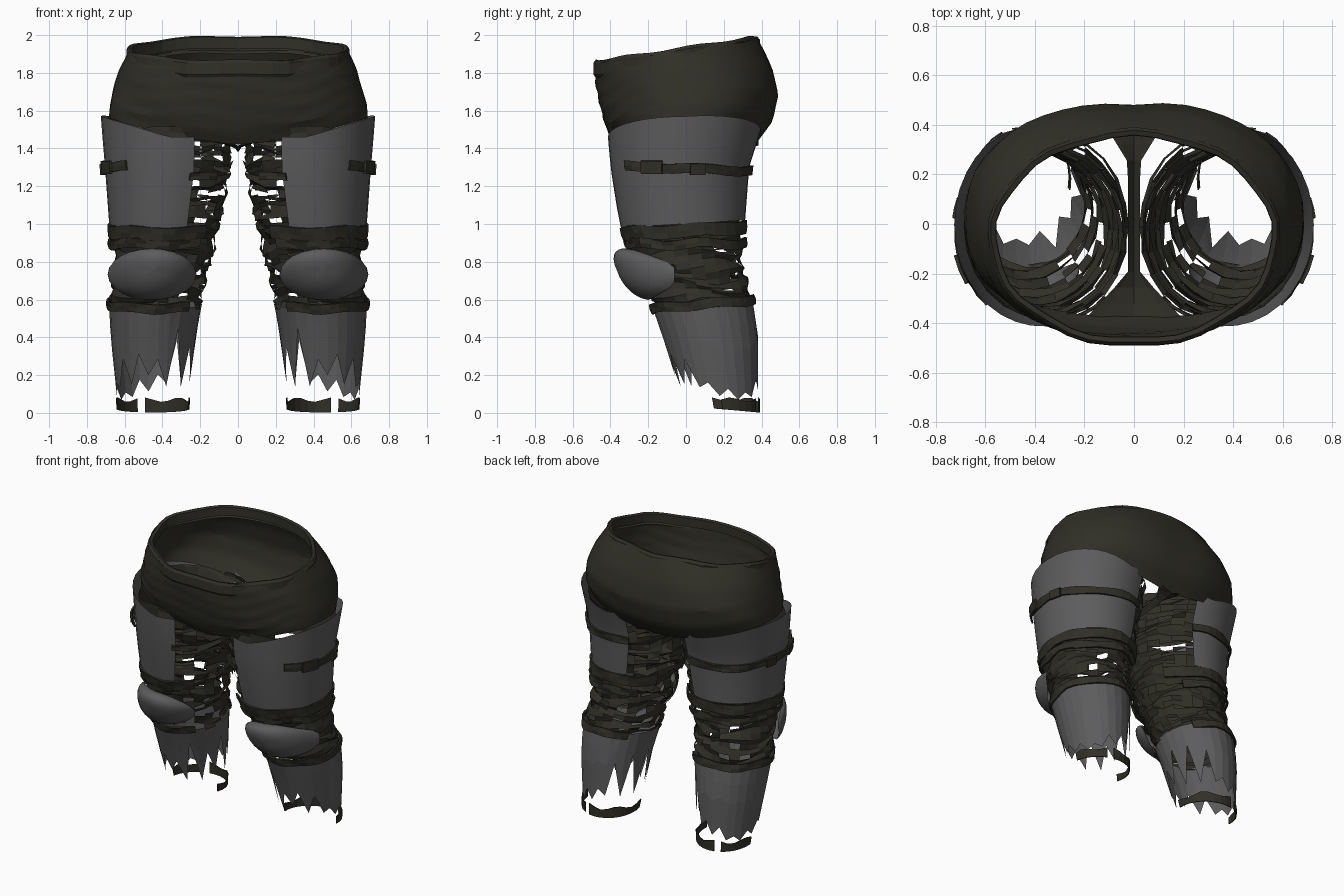
import bpy, bmesh, math, random
from math import sin, cos, pi, radians

if "Cube" in bpy.data.objects:
    bpy.data.objects.remove(bpy.data.objects["Cube"])

random.seed(4)


def material(name, rgb):
    m = bpy.data.materials.new(name)
    m.diffuse_color = (*rgb, 1)
    m.use_nodes = True
    m.node_tree.nodes["Principled BSDF"].inputs["Base Color"].default_value = m.diffuse_color
    return m


CLOTH = material("dark olive cloth", (0.029, 0.028, 0.020))
ARMOUR = material("grey armour", (0.108, 0.108, 0.112))


def lerp_table(table, k):
    """Interpolate rows whose first value is an ascending key."""
    for a, b in zip(table, table[1:]):
        if k <= b[0]:
            t = max(0, (k - a[0]) / (b[0] - a[0]))
            return [p + (q - p) * t for p, q in zip(a[1:], b[1:])]
    return list(table[-1][1:])


def spow(x, p):
    return math.copysign(abs(x) ** p, x)


def sheet(name, f, a0, a1, nu, nv, mat, mirror=True, smooth=None, keep=None, solid=0):
    """Surface f(angle, v) swept between two angles in degrees; v runs 0..1."""
    closed = abs(a1 - a0 - 360) < 0.01
    bm = bmesh.new()
    cols = nu if closed else nu + 1
    grid = [[bm.verts.new(f(radians(a0 + (a1 - a0) * i / nu), j / nv))
             for i in range(cols)] for j in range(nv + 1)]
    for j in range(nv):
        for i in range(nu):
            a, v = radians(a0 + (a1 - a0) * (i + .5) / nu), (j + .5) / nv
            if keep and not keep(a, v):
                continue
            k = (i + 1) % cols
            bm.faces.new((grid[j][i], grid[j][k], grid[j + 1][k], grid[j + 1][i]))
    bmesh.ops.delete(bm, geom=[v for v in bm.verts if not v.link_faces], context='VERTS')
    me = bpy.data.meshes.new(name)
    bm.to_mesh(me)
    bm.free()
    ob = bpy.data.objects.new(name, me)
    bpy.context.collection.objects.link(ob)
    me.materials.append(mat)
    if solid:
        s = ob.modifiers.new("thickness", 'SOLIDIFY')
        s.thickness, s.offset = solid, 1
    if mirror:
        ob.modifiers.new("mirror", 'MIRROR')
    if smooth:
        bpy.ops.object.select_all(action='DESELECT')
        ob.select_set(True)
        bpy.context.view_layer.objects.active = ob
        bpy.ops.object.shade_smooth_by_angle(angle=radians(smooth))
    return ob


# Leg outline: z, inner x, outer x, front y, back y
LEG = [(.02, .27, .63, 0, .38), (.4, .23, .67, -.12, .38), (.6, .19, .68, -.19, .35),
       (.8, .14, .66, -.27, .30), (1.0, .09, .67, -.34, .30),
       (1.3, .03, .69, -.385, .32), (1.56, .02, .71, -.405, .40)]


def leg(a, z, off=0.0):
    xi, xo, yf, yb = lerp_table(LEG, z)
    return ((xi + xo) / 2 + ((xo - xi) / 2 + off) * cos(a),
            (yf + yb) / 2 + ((yb - yf) / 2 + off) * sin(a), z)


# Hip profile: v, half width, front y, back y, squareness power
HIP = [(0, .685, -.375, .385, .8), (.2, .68, -.425, .465, .83), (.45, .657, -.455, .495, .85),
       (.7, .63, -.475, .465, .9), (.9, .595, -.485, .41, .95), (1, .58, -.485, .375, 1)]


def hip_top(a):
    return 1.925 + .065 * sin(a)


def hips(a, v):
    w, yf, yb, p = lerp_table(HIP, v)
    low = 1.42 + .14 * abs(cos(a)) ** 1.2
    z = low + (hip_top(a) - low) * v
    # uneven horizontal creases, strongest at the front
    fold = .008 * sin(v * 30 + 2.5 * sin(a * 5 + 1)) * max(0, -sin(a)) + .004 * sin(a * 7 + v * 9)
    # seat cleft
    cleft = .045 * math.exp(-(cos(a) / .12) ** 2) * max(0, sin(a)) * (1 - .8 * v)
    r = 1 + fold - cleft
    return (w * r * spow(cos(a), p),
            (yf + yb) / 2 + (yb - yf) / 2 * r * spow(sin(a), p), z)


sheet("hip_cloth", hips, 0, 360, 48, 16, CLOTH, mirror=False, smooth=20)


# Thin rolled waistband, slightly uneven
def waistband(a, v):
    off, dz = [(.004, -.085), (.014, -.07), (.012, -.01), (0, .006),
               (-.02, .0), (-.022, -.06)][round(v * 5)]
    off += .006 * sin(a * 9)
    return ((.578 + off) * cos(a), -.055 + (.428 + off) * sin(a), hip_top(a) + dz + .005 * sin(a * 7))


sheet("waistband", waistband, 0, 360, 40, 5, CLOTH, mirror=False)


# Crotch gusset, wide at the front hem and narrow between the legs
def crotch(a, v):
    y = -.385 + .77 * v
    w = .025 + .17 * max(0, (-y - .2) / .18) + .08 * max(0, (y - .25) / .13)
    return (sin(a) * w, y, 1.415 - .035 * sin(pi * v) + .035 * abs(sin(a)))


sheet("crotch_gusset", crotch, -90, 90, 4, 12, CLOTH, mirror=False)


# Wrinkled cloth leg, torn into loose strips along the inner side
def cloth_leg(a, v):
    z = .57 + .93 * v
    f = .012 * sin(v * 62 + 2.2 * sin(a * 2)) if z < 1.02 or cos(a) < -.2 else -.012
    x, y, z = leg(a, z, f - .006)
    wild = .010 if cos(a) < -.2 else .005
    return (x, y, z + .018 * sin(3 * a + v * 25) + random.uniform(-wild, wild))


def untorn(a, v):
    if cos(a) < -.2:
        return random.random() > .3
    if v < .42 and sin(a) > .4:
        return random.random() > .15
    return True


sheet("cloth_leg", cloth_leg, 0, 360, 24, 36, CLOTH, keep=untorn)


# Thigh armour wrapped round the front, outside and back
def thigh(a, v):
    top = 1.46 + .11 * max(0, cos(a)) + .03 * sin(a) * (sin(a) > 0)
    low = 1.0 + .02 * sin(a)
    z = low + (top - low) * v
    return leg(a, z, .012 + .004 * v)


sheet("thigh_plate", thigh, -112, 112, 22, 5, ARMOUR, smooth=30)


def band(name, z, h, off, a0, a1, n, tilt=0.0, wave=.006, thick=.012):
    def f(a, v):
        zz = z + h * (v - .5) + tilt * sin(a) + wave * sin(5 * a)
        return leg(a, zz, off + wave * .8 * sin(8 * a + 3 * v))
    return sheet(name, f, a0, a1, n, 2, CLOTH, solid=thick)


# Straps and gathered cuffs
band("thigh_strap", 1.295, .05, .02, -50, 112, 18, -.015)
band("strap_buckle", 1.30, .07, .032, -32, -14, 2, 0, 0, .014)
band("strap_clasp", 1.29, .06, .032, 8, 20, 2, 0, 0, .014)
band("front_strap_end", 1.25, .04, .02, -135, -108, 3)
band("upper_knee_cuff", .965, .07, .008, -135, 150, 24, .015)
band("middle_knee_cuff", .895, .05, .008, -130, 130, 22, .0, .01)
band("lower_knee_cuff", .575, .05, .004, -135, 135, 24, .02)


# Rounded knee pad resting on the front of the leg
def knee(a, v):
    p = v * pi / 2
    r, d = sin(p) ** .8, cos(p) ** .85
    x, z = .455 + .235 * r * cos(a), .733 + .135 * r * sin(a)
    xi, xo, yf, yb = lerp_table(LEG, z)
    t = max(-1, min(1, (x - (xi + xo) / 2) / ((xo - xi) / 2 + .02)))
    surface = (yf + yb) / 2 - ((yb - yf) / 2 + .012) * math.sqrt(1 - t * t)
    return (x, min(-.06, surface) - .112 * d, z + .02 * d)


sheet("knee_pad", knee, 0, 360, 24, 8, ARMOUR, smooth=40)


# Shin armour with a jagged lower edge: deep notches front and inside
SHIN_N = 26
NOTCH = [random.uniform(.45, 1) for _ in range(SHIN_N + 1)]


def shin(a, v):
    i = round((math.degrees(a) % 360) / 360 * SHIN_N) % SHIN_N
    outer_back = max(0, cos(a - radians(35)))
    cut = (.43 if i % 2 else .15) * NOTCH[i] * (1 - .88 * outer_back)
    low = .06 + cut
    top = .575 + .025 * sin(a)
    return leg(a, low + (top - low) * v, .004)


sheet("shin_plate", shin, 0, 360, SHIN_N, 4, ARMOUR)


# Ragged ankle hem remaining round the back
def hem(a, v):
    return leg(a, .02 + .05 * v + .012 * sin(a * 6) * v - .018 * sin(a) * (1 - v), .006)


sheet("ankle_hem", hem, -12, 192, 16, 1, CLOTH, solid=.006,
      keep=lambda a, v: random.random() > .12)
